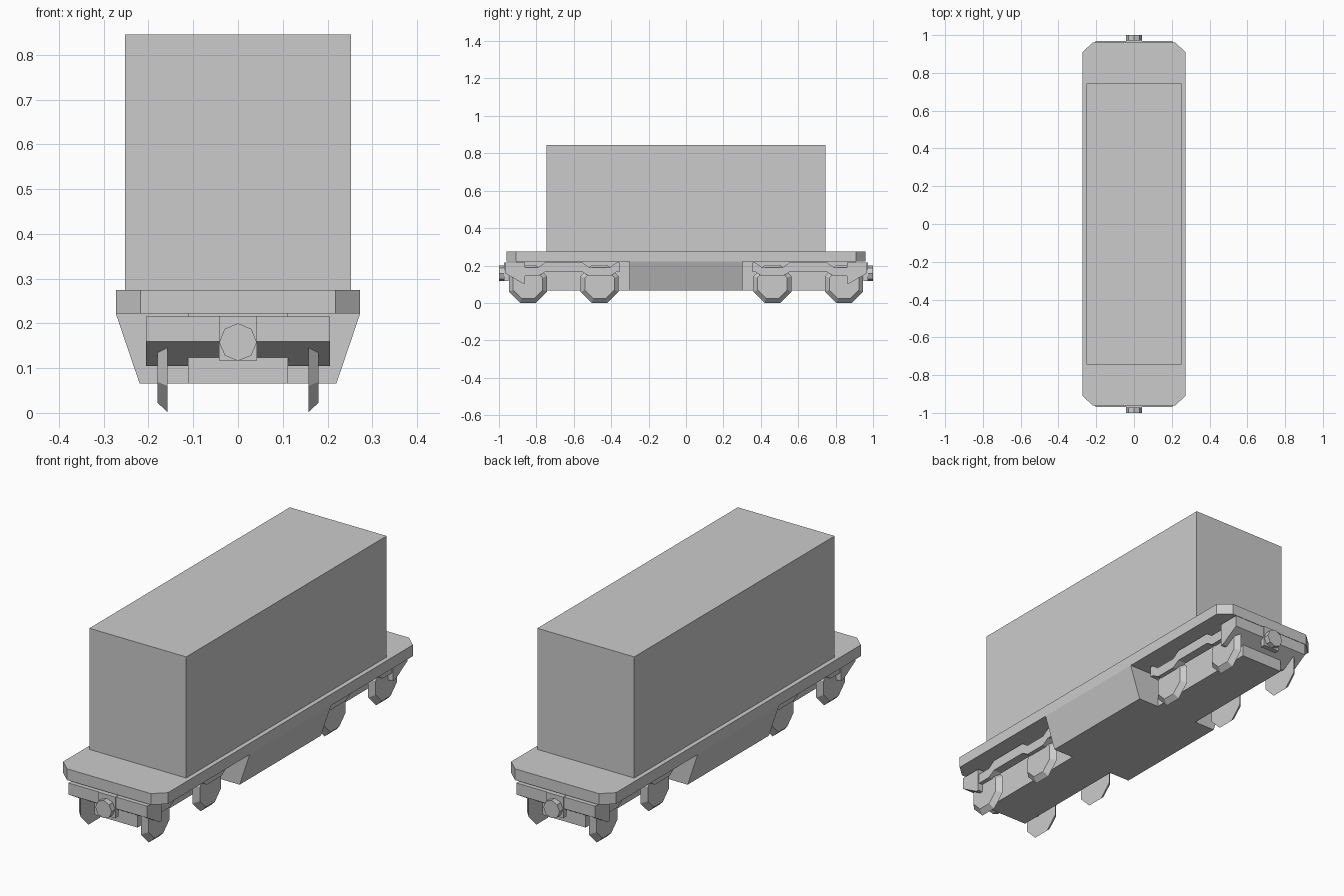
import bpy, bmesh, math

if "Cube" in bpy.data.objects:
    bpy.data.objects.remove(bpy.data.objects["Cube"])


def prism(name, pts, axis, lo, hi, scale=1.0, centre=(0, 0)):
    """Extrude a 2D profile along an axis; scale shrinks the far end about centre."""
    def place(a, b, t):
        return {'x': (t, a, b), 'y': (a, t, b), 'z': (a, b, t)}[axis]
    bm = bmesh.new()
    near = [bm.verts.new(place(a, b, lo)) for a, b in pts]
    far = [bm.verts.new(place(centre[0] + (a - centre[0]) * scale,
                              centre[1] + (b - centre[1]) * scale, hi)) for a, b in pts]
    bm.faces.new(near)
    bm.faces.new(far)
    n = len(pts)
    for i in range(n):
        j = (i + 1) % n
        bm.faces.new((near[i], near[j], far[j], far[i]))
    bmesh.ops.recalc_face_normals(bm, faces=bm.faces)
    mesh = bpy.data.meshes.new(name)
    bm.to_mesh(mesh)
    bm.free()
    ob = bpy.data.objects.new(name, mesh)
    bpy.context.collection.objects.link(ob)
    return ob


def rect(a0, a1, b0, b1):
    return [(a0, b0), (a1, b0), (a1, b1), (a0, b1)]


def octagon(a, b, r, turn=0.0):
    return [(a + r * math.cos(math.pi / 4 * i + turn),
             b + r * math.sin(math.pi / 4 * i + turn)) for i in range(8)]


def mirror(ob, x, y):
    mod = ob.modifiers.new("Mirror", 'MIRROR')
    mod.use_axis = (x, y, False)
    mod.use_mirror_merge = False


# Cargo container
prism("container", rect(-0.252, 0.252, -0.745, 0.745), 'z', 0.275, 0.845)

# Deck with clipped corners
deck = [(0.218, 0.96), (0.273, 0.91), (0.273, -0.91), (0.218, -0.96),
        (-0.218, -0.96), (-0.273, -0.91), (-0.273, 0.91), (-0.218, 0.96)]
prism("deck", deck, 'z', 0.222, 0.275)

# Tapered belly and central spine
prism("belly", [(-0.22, 0.066), (0.22, 0.066), (0.273, 0.222), (-0.273, 0.222)],
      'y', -0.302, 0.302)
prism("spine", rect(-0.112, 0.112, 0.066, 0.222), 'y', -0.906, 0.906)

# End beams with undercut lower face
beam = prism("end_beam", [(0.86, 0.215), (0.968, 0.215), (0.968, 0.16),
                          (0.875, 0.105), (0.86, 0.105)], 'x', -0.205, 0.205)
mirror(beam, False, True)

# Coupler plates and octagonal heads
plate = prism("coupler_plate", rect(-0.043, 0.043, 0.117, 0.217), 'y', 0.95, 0.974)
mirror(plate, False, True)
head = prism("coupler_head", octagon(0, 0.158, 0.042), 'y', 0.97, 1.0)
mirror(head, False, True)

# Octagonal wheels, tapering outward
AXLES = (0.462, 0.845)
for y in AXLES:
    wheel = prism("wheel", octagon(y, 0.102, 0.1095, math.pi / 8), 'x',
                  0.157, 0.18, 0.78, (y, 0.102))
    mirror(wheel, True, True)

# Bogie side frames that dip over each axle
top, bottom = [(0.355, 0.215)], [(0.355, 0.165)]
for y in AXLES:
    top += [(y - 0.09, 0.215), (y - 0.055, 0.19), (y + 0.055, 0.19), (y + 0.09, 0.215)]
    bottom += [(y - 0.09, 0.165), (y - 0.055, 0.143), (y + 0.055, 0.143), (y + 0.09, 0.165)]
top.append((0.945, 0.215))
bottom.append((0.945, 0.165))
frame = prism("bogie_frame", top + bottom[::-1], 'x', 0.157, 0.2)
mirror(frame, True, True)
